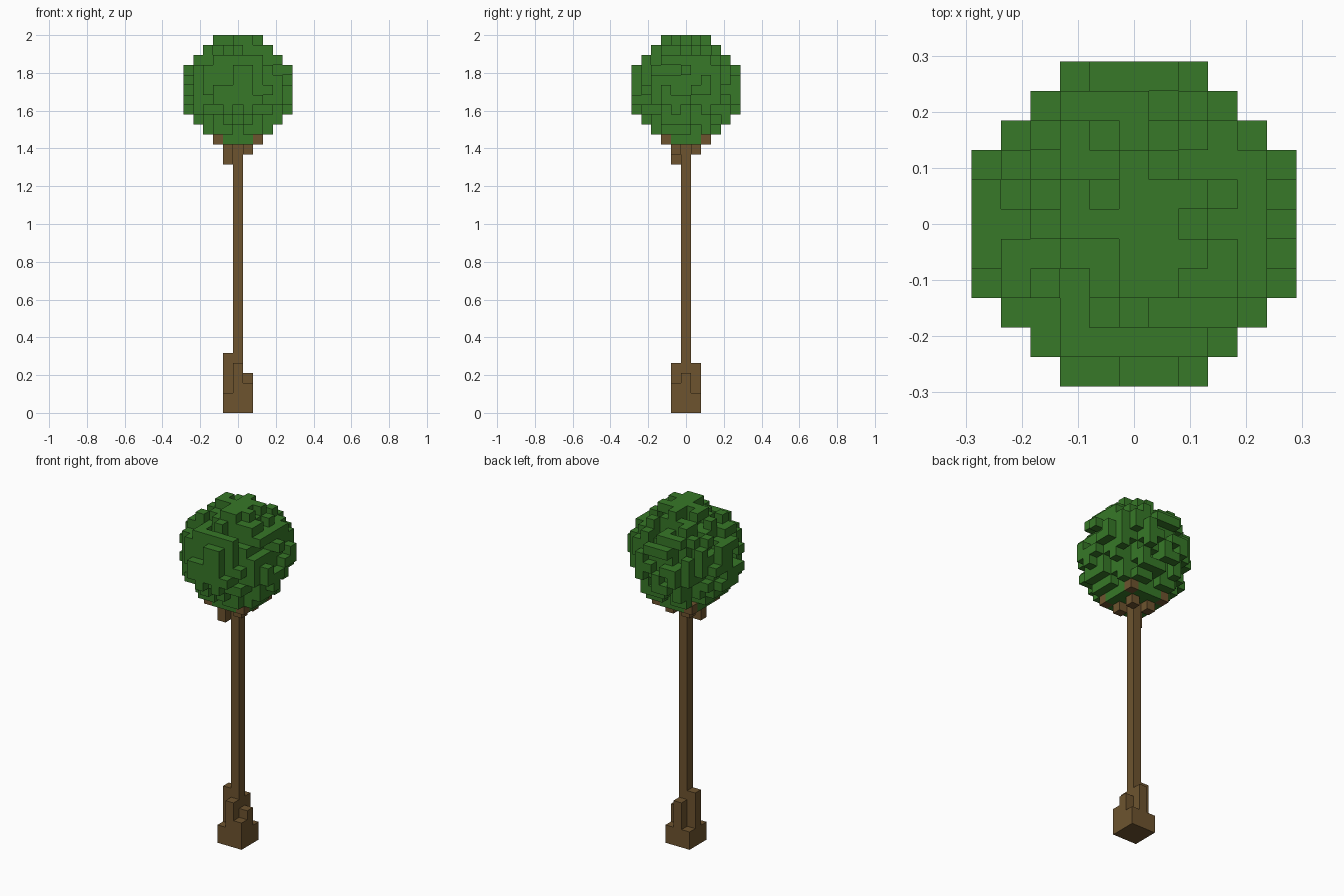
import bpy, bmesh, random
from mathutils import Vector

cube = bpy.data.objects.get("Cube")
if cube:
    bpy.data.objects.remove(cube, do_unlink=True)

random.seed(21)
V = 2 / 38                      # block size
CROWN_Z = 32                    # block layer of the crown's centre


def material(name, rgb):
    m = bpy.data.materials.new(name)
    m.use_nodes = True
    m.diffuse_color = (*rgb, 1)
    bsdf = m.node_tree.nodes["Principled BSDF"]
    bsdf.inputs["Base Color"].default_value = (*rgb, 1)
    bsdf.inputs["Roughness"].default_value = 0.9
    return m


bark = material("bark_brown", (0.155, 0.088, 0.028))
leaf = material("leaf_green", (0.038, 0.188, 0.021))


def block_object(name, cells, mat):
    """Make one mesh from a set of grid cells, keeping only the outer faces."""
    bm = bmesh.new()
    for cell in cells:
        centre = Vector(cell) + Vector((0, 0, 0.5))
        for axis in range(3):
            for sign in (-1, 1):
                step = [0, 0, 0]
                step[axis] = sign
                if tuple(c + s for c, s in zip(cell, step)) in cells:
                    continue
                n = Vector(step) / 2
                u = Vector((n.y, n.z, n.x))
                w = 2 * n.cross(u)
                corners = (u + w, w - u, -u - w, u - w)
                bm.faces.new([bm.verts.new((centre + n + c) * V) for c in corners])
    bmesh.ops.remove_doubles(bm, verts=bm.verts, dist=V / 100)
    bmesh.ops.recalc_face_normals(bm, faces=bm.faces)
    mesh = bpy.data.meshes.new(name)
    bm.to_mesh(mesh)
    bm.free()
    mesh.materials.append(mat)
    obj = bpy.data.objects.new(name, mesh)
    bpy.context.collection.objects.link(obj)


# Trunk with uneven root columns around it
trunk = {(0, 0, z) for z in range(30)}
roots = {(-1, 0): 6, (1, 0): 4, (0, -1): 5, (0, 1): 5,
         (-1, -1): 2, (1, -1): 3, (1, 1): 2, (-1, 1): 2}
for (x, y), height in roots.items():
    trunk |= {(x, y, z) for z in range(height)}
block_object("trunk", trunk, bark)

# Four diagonal branches stepping out into the crown
branches = {(-1, -1, 25)}
for x in (-1, 1):
    for y in (-1, 1):
        branches |= {(x, y, 26), (2 * x, 2 * y, 27)}
block_object("branches", branches, bark)

# Crown: solid ball with a ragged outer layer, closed at the very bottom
reach = range(-5, 6)
ball = {(x, y, z) for x in reach for y in reach for z in reach
        if x * x + y * y + z * z <= 30}
crown = {c for c in sorted(ball)
         if sum(i * i for i in c) <= 18 or c[2] == -5 or random.random() < 0.65}

# Top plateau with a few missing blocks and one deeper hole
top_gaps = {(-1, 1), (-1, -1), (-2, -1), (-1, 2), (1, 2), (2, 0), (-1, -2)}
crown = {c for c in crown if c[2] < 5}
crown |= {c for c in ball if c[2] == 5 and c[:2] not in top_gaps}
crown.discard((-1, 1, 4))

# Fill any gap in the outline along each axis
for axis in range(3):
    seen = {c[:axis] + c[axis + 1:] for c in crown}
    for c in ball:
        if c[axis] == 0 and c[:axis] + c[axis + 1:] not in seen:
            crown.add(c)
block_object("leaf_crown", {(x, y, z + CROWN_Z) for x, y, z in crown}, leaf)
